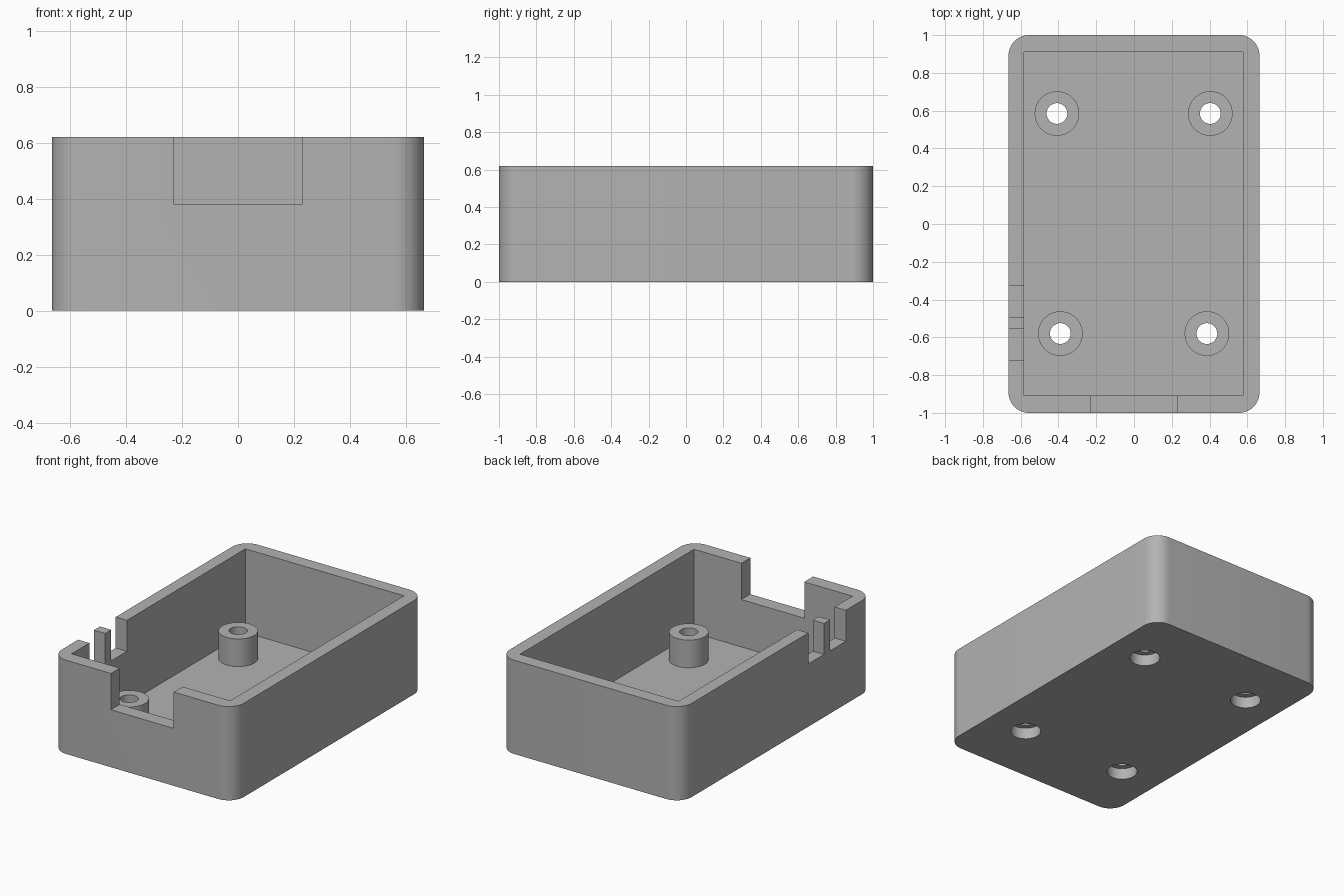
import bpy
import bmesh
from mathutils import Matrix

cube = bpy.data.objects.get("Cube")
if cube:
    bpy.data.objects.remove(cube, do_unlink=True)

HEIGHT, FLOOR, BOSS_TOP = 0.62, 0.067, 0.25
BOSSES = [(-0.408, 0.585), (0.404, 0.585), (-0.39, -0.58), (0.386, -0.58)]

plastic = bpy.data.materials.new("grey plastic")
plastic.use_nodes = True
GREY = (0.45, 0.45, 0.45, 1)
plastic.diffuse_color = GREY
plastic.node_tree.nodes["Principled BSDF"].inputs["Base Color"].default_value = GREY


def make_object(name, bm):
    mesh = bpy.data.meshes.new(name)
    bm.to_mesh(mesh)
    bm.free()
    mesh.materials.append(plastic)
    obj = bpy.data.objects.new(name, mesh)
    bpy.context.collection.objects.link(obj)
    return obj


def box(name, low, high, corner=0):
    bm = bmesh.new()
    size = [b - a for a, b in zip(low, high)]
    centre = [(a + b) / 2 for a, b in zip(low, high)]
    bmesh.ops.create_cube(bm, size=1, matrix=Matrix.Translation(centre) @ Matrix.Diagonal((*size, 1)))
    if corner:
        upright = [e for e in bm.edges if abs(e.verts[0].co.z - e.verts[1].co.z) > 0.1]
        bmesh.ops.bevel(bm, geom=upright, offset=corner, segments=12, profile=0.5, affect='EDGES')
    return make_object(name, bm)


def cylinder(name, spot, radius, bottom, top):
    bm = bmesh.new()
    bmesh.ops.create_cone(bm, cap_ends=True, segments=48, radius1=radius, radius2=radius,
                          depth=top - bottom,
                          matrix=Matrix.Translation((*spot, (bottom + top) / 2)))
    return make_object(name, bm)


def combine(target, tool, operation):
    tool.hide_render = True
    mod = target.modifiers.new(tool.name, 'BOOLEAN')
    mod.operation = operation
    mod.solver = 'EXACT'
    mod.object = tool
    bpy.context.view_layer.objects.active = target
    bpy.ops.object.modifier_apply(modifier=mod.name)
    bpy.data.objects.remove(tool, do_unlink=True)


# Rounded shell with a square-cornered cavity
case = box("open_enclosure", (-0.665, -1, 0), (0.665, 1, HEIGHT), corner=0.11)
combine(case, box("cavity", (-0.583, -0.907, FLOOR), (0.577, 0.91, 1)), 'DIFFERENCE')

# Wide front notch and two cable slots in the right wall
combine(case, box("front_notch", (-0.23, -1.2, 0.38), (0.23, -0.8, 1)), 'DIFFERENCE')
for near, far in ((-0.72, -0.555), (-0.492, -0.328)):
    combine(case, box("side_slot", (-0.8, near, 0.415), (-0.5, far, 1)), 'DIFFERENCE')

# Standoffs with screw holes, counterbored from below
for spot in BOSSES:
    combine(case, cylinder("standoff", spot, 0.118, FLOOR / 2, BOSS_TOP), 'UNION')
    combine(case, cylinder("screw_hole", spot, 0.055, -0.1, 0.4), 'DIFFERENCE')
    combine(case, cylinder("counterbore", spot, 0.093, -0.1, 0.075), 'DIFFERENCE')

bpy.ops.object.select_all(action='DESELECT')
case.select_set(True)
bpy.context.view_layer.objects.active = case
bpy.ops.object.shade_smooth_by_angle()
